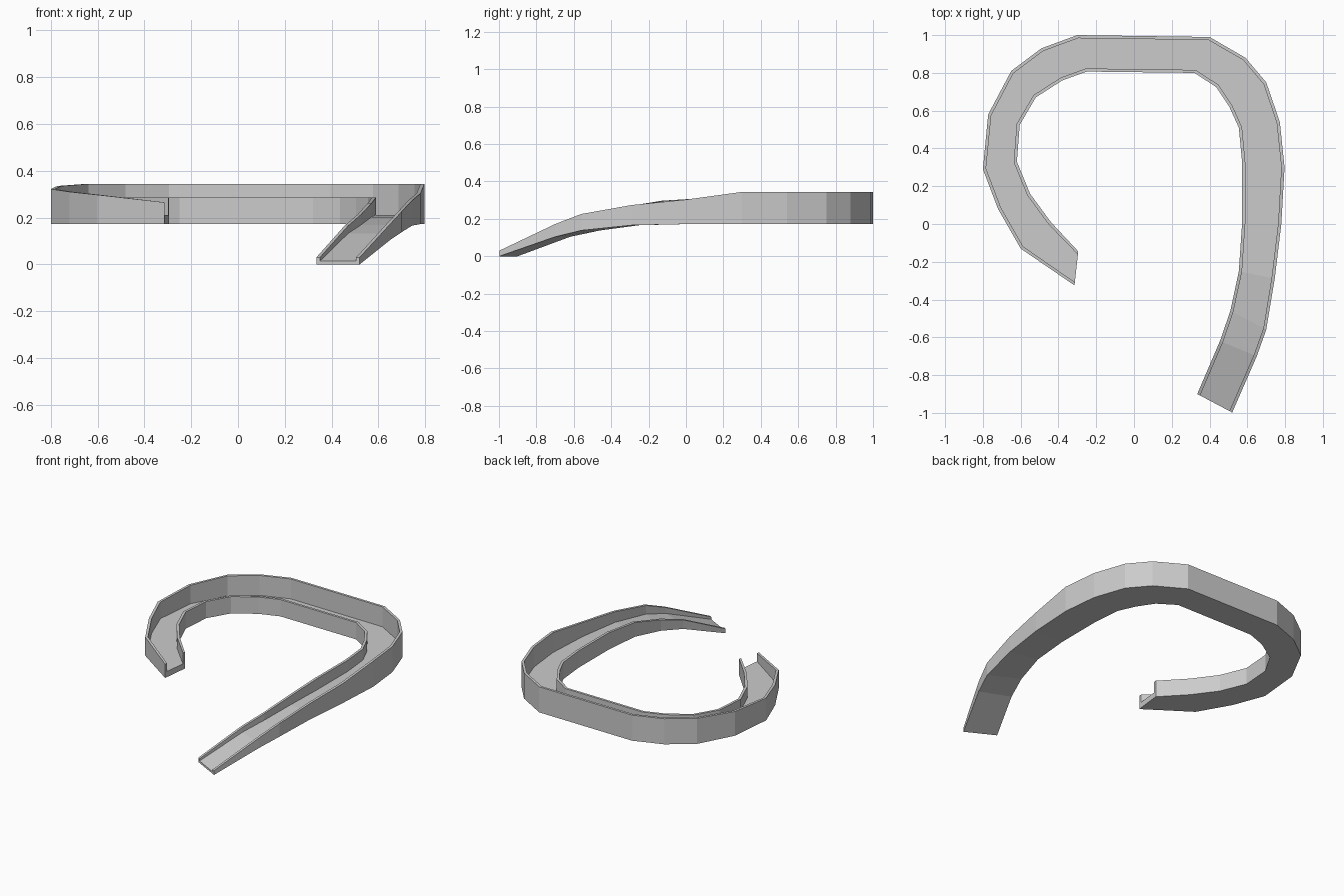
import bpy, bmesh
from mathutils import Vector

if "Cube" in bpy.data.objects:
    bpy.data.objects.remove(bpy.data.objects["Cube"])

WALL = 0.017  # side wall thickness

# Stations: outer x, y, inner x, y, underside z
PATH = [
    (-.315, -.325, -.295, -.145), (-.60, -.13, -.44, .01),
    (-.72, .08, -.55, .16), (-.80, .29, -.62, .33),
    (-.772, .58, -.605, .525), (-.65, .81, -.52, .67),
    (-.49, .93, -.38, .76), (-.30, 1.0, -.25, .807),
    (.40, .99, .32, .80), (.59, .88, .435, .725),
    (.70, .75, .505, .62), (.772, .54, .555, .51),
    (.797, .30, .573, .32), (.78, 0, .572, 0),
    (.745, -.29, .555, -.25), (.70, -.56, .51, -.46),
    (.65, -.70, .455, -.62), (.52, -.998, .335, -.90),
]
N = len(PATH)
UNDER = [.172] * (N - 4) + [.166, .138, .104, 0]
FLOOR = [.21] * (N - 4) + [.203, .168, .132, .014]
OUTER_TOP = [.265, .297, .31, .322, .335] + [.344] * 8 + [.303, .274, .226, .172, .03]
INNER_TOP = [.285] * (N - 4) + [.262, .212, .165, .03]


def section(i):
    """U-shaped cross-section of the trough at one station."""
    ox, oy, ix, iy = PATH[i]
    o, n = Vector((ox, oy, 0)), Vector((ix, iy, 0))
    step = (n - o).normalized() * WALL
    o2, n2 = o + step, n - step
    levels = [(o, UNDER[i]), (o, OUTER_TOP[i]), (o2, OUTER_TOP[i]), (o2, FLOOR[i]),
              (n2, FLOOR[i]), (n2, INNER_TOP[i]), (n, INNER_TOP[i]), (n, UNDER[i])]
    return [p + Vector((0, 0, z)) for p, z in levels]


# Curved trough, lofted through the stations
bm = bmesh.new()
rings = [[bm.verts.new(p) for p in section(i)] for i in range(N)]
for a, b in zip(rings, rings[1:]):
    for k in range(8):
        m = (k + 1) % 8
        bm.faces.new((a[k], a[m], b[m], b[k]))

# End caps: outer wall, floor, inner wall
for r in (rings[0], rings[-1]):
    for q in ((0, 1, 2, 3), (0, 3, 4, 7), (4, 5, 6, 7)):
        bm.faces.new([r[k] for k in q])
bmesh.ops.recalc_face_normals(bm, faces=bm.faces)

mesh = bpy.data.meshes.new("slide_trough")
bm.to_mesh(mesh)
bm.free()
bpy.context.collection.objects.link(bpy.data.objects.new("slide_trough", mesh))
